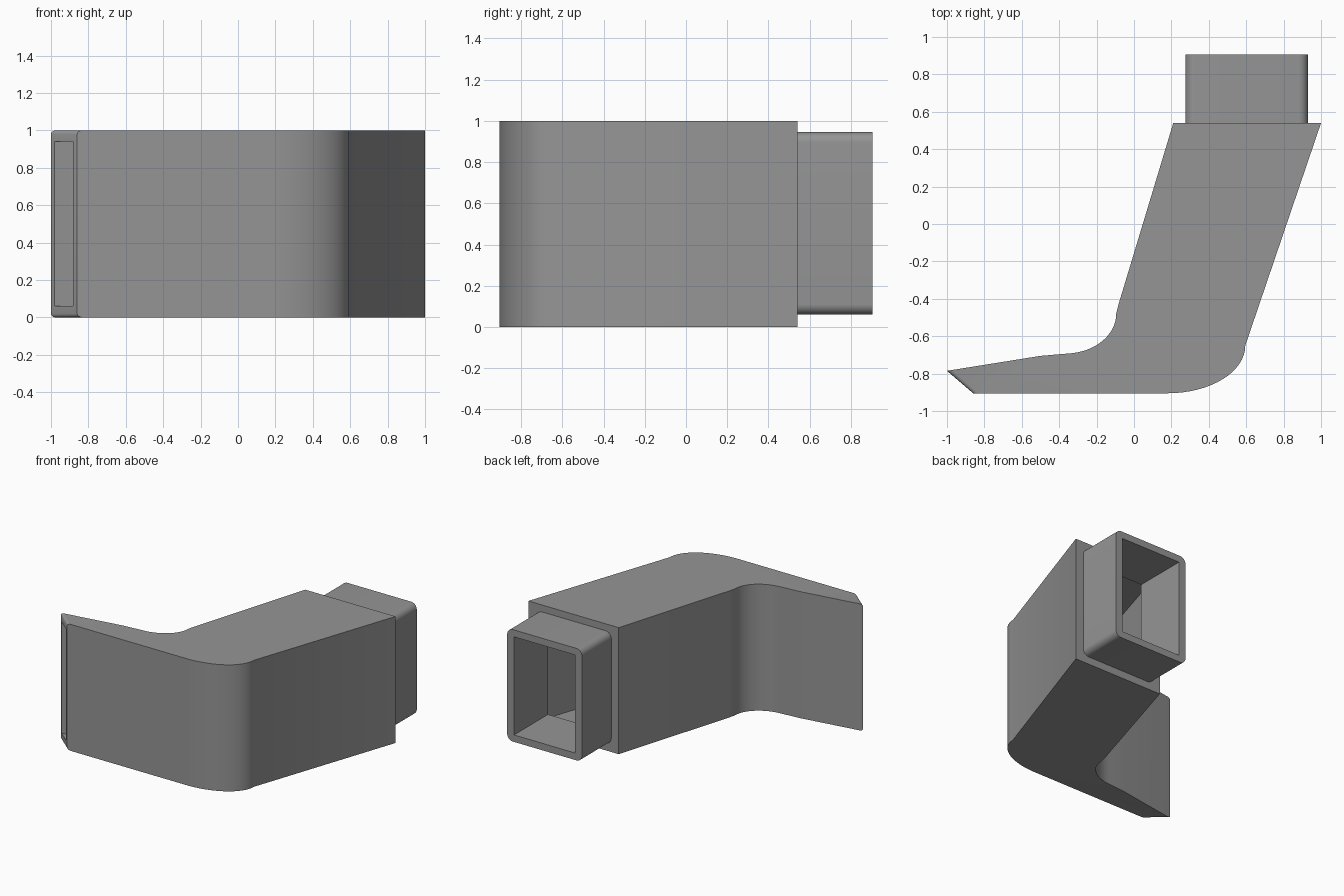
import bpy, bmesh, math
from mathutils import Vector

if "Cube" in bpy.data.objects:
    bpy.data.objects.remove(bpy.data.objects["Cube"])

grey = bpy.data.materials.new("grey plastic")
grey.diffuse_color = (0.3, 0.3, 0.3, 1)
grey.use_nodes = True
grey.node_tree.nodes["Principled BSDF"].inputs["Base Color"].default_value = grey.diffuse_color


def arc(cx, cy, a, b, start, end, n=16):
    """Points on an ellipse, angles in degrees."""
    steps = [math.radians(start + (end - start) * i / n) for i in range(n + 1)]
    return [(cx + a * math.cos(t), cy + b * math.sin(t)) for t in steps]


def prism(name, points, lift, depth, bevel_edge=None):
    """Extrude a closed outline along depth; lift turns a 2D point into 3D."""
    bm = bmesh.new()
    base = bm.faces.new([bm.verts.new(lift(*p)) for p in points])
    ext = bmesh.ops.extrude_face_region(bm, geom=[base])["geom"]
    bmesh.ops.translate(bm, vec=depth, verts=[v for v in ext if isinstance(v, bmesh.types.BMVert)])
    bmesh.ops.recalc_face_normals(bm, faces=bm.faces)
    if bevel_edge:
        ends = [Vector(p) for p in bevel_edge]
        edges = [e for e in bm.edges
                 if all(min((v.co.xy - p).length for v in e.verts) < 1e-4 for p in ends)]
        bmesh.ops.bevel(bm, geom=edges, offset=0.02, segments=4, profile=0.5, affect="EDGES")
    mesh = bpy.data.meshes.new(name)
    bm.to_mesh(mesh)
    bm.free()
    obj = bpy.data.objects.new(name, mesh)
    bpy.context.collection.objects.link(obj)
    mesh.materials.append(grey)
    return obj


def cut(obj, *cutters):
    bpy.context.view_layer.objects.active = obj
    for c in cutters:
        m = obj.modifiers.new("cut", "BOOLEAN")
        m.operation, m.solver, m.object = "DIFFERENCE", "EXACT", c
        bpy.ops.object.modifier_apply(modifier=m.name)


def rounded_rect(x0, x1, z0, z1, r):
    pts = []
    for cx, cz, a in ((x1 - r, z1 - r, 0), (x0 + r, z1 - r, 90),
                      (x0 + r, z0 + r, 180), (x1 - r, z0 + r, 270)):
        pts += arc(cx, cz, r, r, a, a + 90, 8)
    return pts


# Bent duct: plan outline, then the hollow passage inside it
tip = [(-1, -0.785), (-0.86, -0.905)]
outline = (tip + arc(0.18, -0.65, 0.415, 0.255, -90, 0)
           + [(1, 0.54), (0.21, 0.54), (-0.083, -0.43)]
           + arc(-0.37, -0.48, 0.275, 0.213, 0, -86) + [(-0.5, -0.705)])
passage = ([(-1.08, -0.816), (-1.0, -0.90), (-0.88, -0.885), (-0.7, -0.855)]
           + arc(0.18, -0.65, 0.355, 0.2, -90, 0)
           + [(0.92, 0.48), (0.25, 0.48), (-0.025, -0.43)]
           + arc(-0.37, -0.48, 0.335, 0.273, 0, -86) + [(-0.5, -0.75), (-0.98, -0.8)])


def plan(z):
    return lambda x, y: (x, y, z)


def upright(y):
    return lambda x, z: (x, y, z)


duct = prism("bent_duct", outline, plan(0), (0, 0, 1), tip)
hollow = prism("passage_cutter", passage, plan(0.06), (0, 0, 0.88))

# Straight connector at the back, open through the rear wall
connector = prism("connector", rounded_rect(0.275, 0.93, 0.06, 0.945, 0.05),
                  upright(0.54), (0, 0.365, 0))
bore = prism("bore_cutter", [(0.335, 0.115), (0.87, 0.115), (0.87, 0.89), (0.335, 0.89)],
             upright(0.4), (0, 0.6, 0))

cut(duct, hollow, bore)
cut(connector, bore)
for helper in (hollow, bore):
    bpy.data.objects.remove(helper)

# Smooth bends, crisp edges
for obj in (duct, connector):
    bpy.ops.object.select_all(action="DESELECT")
    obj.select_set(True)
    bpy.context.view_layer.objects.active = obj
    bpy.ops.object.shade_smooth_by_angle(angle=math.radians(30))
